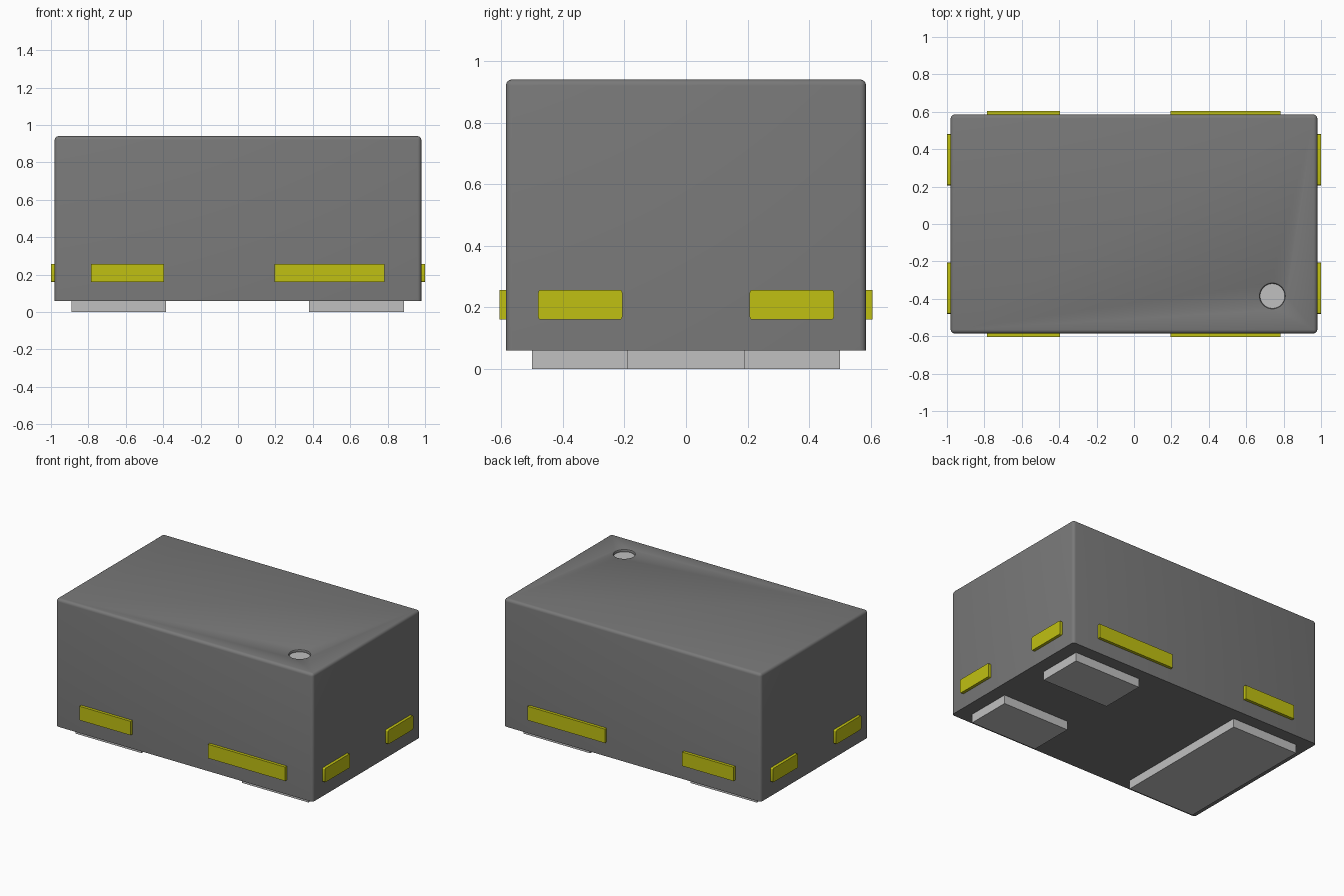
import bpy, bmesh, math
from mathutils import Matrix

if "Cube" in bpy.data.objects:
    bpy.data.objects.remove(bpy.data.objects["Cube"], do_unlink=True)


def material(name, rgb):
    m = bpy.data.materials.new(name)
    m.use_nodes = True
    m.diffuse_color = (*rgb, 1)
    m.node_tree.nodes["Principled BSDF"].inputs["Base Color"].default_value = (*rgb, 1)
    return m


GREY = material("dark grey", (0.19, 0.19, 0.19))
SILVER = material("silver", (0.53, 0.53, 0.53))
YELLOW = material("yellow", (0.53, 0.53, 0.006))


def finish(bm, name, mat):
    bmesh.ops.recalc_face_normals(bm, faces=bm.faces)
    me = bpy.data.meshes.new(name)
    bm.to_mesh(me)
    bm.free()
    me.materials.append(mat)
    ob = bpy.data.objects.new(name, me)
    bpy.context.collection.objects.link(ob)
    return ob


def box(name, mat, x, y, z, radius=0.0, pick=None):
    """Box from three (low, high) ranges; edges chosen by pick are rounded."""
    bm = bmesh.new()
    bmesh.ops.create_cube(bm, size=1)
    for v in bm.verts:
        v.co = [r[0] if c < 0 else r[1] for c, r in zip(v.co, (x, y, z))]
    if radius:
        edges = [e for e in bm.edges if pick(e.verts[0].co, e.verts[1].co)]
        bmesh.ops.bevel(bm, geom=edges, offset=radius, segments=4, profile=0.5,
                        affect='EDGES', clamp_overlap=True)
    return finish(bm, name, mat)


def smooth(ob):
    bpy.ops.object.select_all(action='DESELECT')
    ob.select_set(True)
    bpy.context.view_layer.objects.active = ob
    bpy.ops.object.shade_smooth_by_angle(angle=math.radians(30))


# Body: rounded top and upright edges, sharp bottom edges
body = box("body", GREY, (-0.98, 0.98), (-0.585, 0.585), (0.06, 0.94), 0.02,
           lambda a, b: max(a.z, b.z) > 0.5)

# Shallow recess in the top for the orientation dot
DOT = (0.74, -0.385)
bm = bmesh.new()
rings = []
for r, z in ((0.066, 0.92), (0.066, 0.932), (0.069, 0.937), (0.076, 0.94), (0.076, 0.98)):
    rings.append([bm.verts.new((DOT[0] + r * math.cos(math.tau * i / 48),
                                DOT[1] + r * math.sin(math.tau * i / 48), z)) for i in range(48)])
for low, high in zip(rings, rings[1:]):
    for i in range(48):
        j = (i + 1) % 48
        bm.faces.new((low[i], low[j], high[j], high[i]))
bm.faces.new(rings[0][::-1])
bm.faces.new(rings[-1])
cutter = finish(bm, "recess_cutter", GREY)
cutter.hide_render = True
cut = body.modifiers.new("recess", 'BOOLEAN')
cut.operation = 'DIFFERENCE'
cut.solver = 'EXACT'
cut.object = cutter
bpy.context.view_layer.objects.active = body
bpy.ops.object.modifier_apply(modifier=cut.name)
bpy.data.objects.remove(cutter, do_unlink=True)
smooth(body)

# Silver dot on the recess floor
bm = bmesh.new()
bmesh.ops.create_cone(bm, cap_ends=True, segments=48, radius1=0.066, radius2=0.066, depth=0.005,
                      matrix=Matrix.Translation((*DOT, 0.9205)))
smooth(finish(bm, "orientation_dot", SILVER))

# Solder pads underneath: one large, two small
box("large_pad", SILVER, (-0.89, -0.385), (-0.5, 0.5), (0, 0.07))
box("front_small_pad", SILVER, (0.38, 0.887), (-0.5, -0.188), (0, 0.07))
box("back_small_pad", SILVER, (0.38, 0.887), (0.188, 0.5), (0, 0.07))

# Yellow tabs on the long faces and the short ends
TAB_Z = (0.16, 0.256)
for s, face in ((-1, "front"), (1, "back")):
    depth = sorted((s * 0.57, s * 0.605))
    box(face + "_short_tab", YELLOW, (-0.785, -0.395), depth, TAB_Z)
    box(face + "_long_tab", YELLOW, (0.195, 0.783), depth, TAB_Z)
for sx, side in ((-1, "right"), (1, "left")):
    for sy, end in ((-1, "front"), (1, "back")):
        tab = box(f"{side}_{end}_end_tab", YELLOW, sorted((sx * 0.965, sx * 1.0)),
                  sorted((sy * 0.207, sy * 0.48)), TAB_Z, 0.008,
                  lambda a, b: abs(a.x - b.x) > 0.01)
        smooth(tab)
